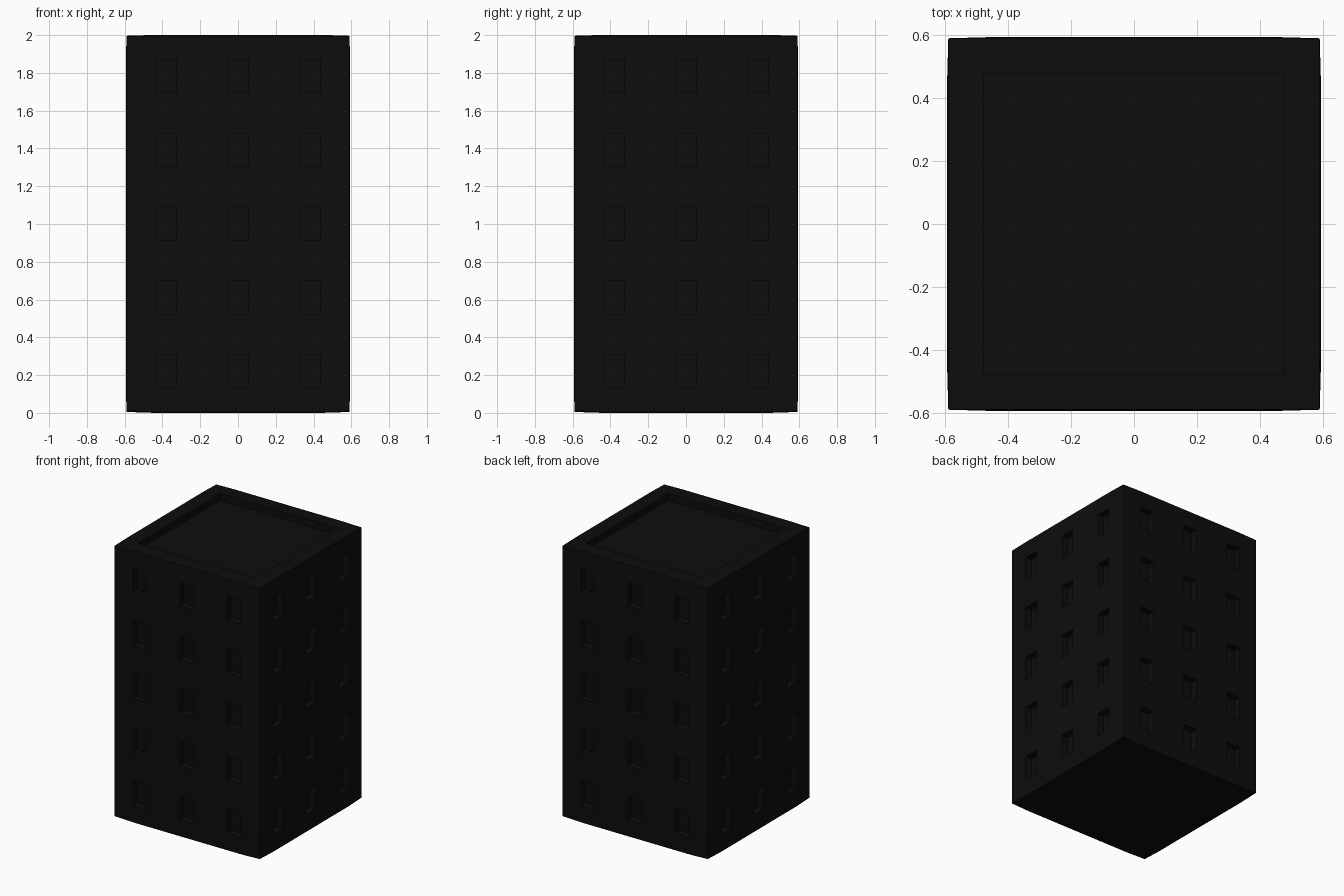
import bpy, bmesh
from mathutils import Matrix, Vector
from math import pi

if "Cube" in bpy.data.objects:
    bpy.data.objects.remove(bpy.data.objects["Cube"])

W, H = 0.594, 2.0          # half width, height
BOW = 0.007                # faces swell slightly between the corners
DEPTH, ROOF_DEPTH = 0.05, 0.05
COLS = [-W, -0.438, -0.325, -0.056, 0.056, 0.325, 0.438, W]
ROWS = [0.0]
for i in range(5):
    ROWS += [0.133 + 0.391 * i, 0.307 + 0.391 * i]
ROWS.append(H)

bm = bmesh.new()


def quad(pts):
    return bm.faces.new([bm.verts.new(p) for p in pts])


def wall(turn):
    rot = Matrix.Rotation(turn * pi / 2, 3, 'Z')

    def p(x, y, z):
        return rot @ Vector((x, y, z))

    for i in range(len(COLS) - 1):
        for j in range(len(ROWS) - 1):
            x0, x1, z0, z1 = COLS[i], COLS[i + 1], ROWS[j], ROWS[j + 1]
            ring = [(x0, z0), (x1, z0), (x1, z1), (x0, z1)]
            if i % 2 and j % 2:
                # recessed window: back pane and four reveals
                b = -W + DEPTH
                quad([p(x, b, z) for x, z in ring])
                for k in range(4):
                    (xa, za), (xb, zb) = ring[k], ring[(k + 1) % 4]
                    quad([p(xa, -W, za), p(xb, -W, zb), p(xb, b, zb), p(xa, b, za)])
            else:
                quad([p(x, -W, z) for x, z in ring])


for t in range(4):
    wall(t)

# base and roof as grids sharing the wall divisions
for i in range(len(COLS) - 1):
    for j in range(len(COLS) - 1):
        x0, x1, y0, y1 = COLS[i], COLS[i + 1], COLS[j], COLS[j + 1]
        quad([(x0, y1, 0), (x1, y1, 0), (x1, y0, 0), (x0, y0, 0)])

# parapet top, its inner wall and the sunken roof
R = 0.478
for t in range(4):
    rot = Matrix.Rotation(t * pi / 2, 3, 'Z')
    inner = [-R] + COLS[1:-1] + [R]
    for k in range(len(COLS) - 1):
        a, b, c, d = COLS[k], COLS[k + 1], inner[k], inner[k + 1]
        quad([rot @ Vector(v) for v in ((a, -W, H), (b, -W, H), (d, -R, H), (c, -R, H))])
        quad([rot @ Vector(v) for v in ((c, -R, H), (d, -R, H), (d, -R, H - ROOF_DEPTH), (c, -R, H - ROOF_DEPTH))])
        quad([rot @ Vector(v) for v in ((c, -R, H - ROOF_DEPTH), (d, -R, H - ROOF_DEPTH), (0, 0, H - ROOF_DEPTH))])

bmesh.ops.remove_doubles(bm, verts=bm.verts, dist=1e-4)

# pull the outer edges in a little so the faces bow outward
for v in bm.verts:
    ex, ey = abs(abs(v.co.x) - W) < 1e-3, abs(abs(v.co.y) - W) < 1e-3
    top, base = v.co.z > H - 1e-3, v.co.z < 1e-3
    if ex and (ey or top or base):
        v.co.x -= BOW * 0.6 * (1 if v.co.x > 0 else -1)
    if ey and (ex or top or base):
        v.co.y -= BOW * 0.6 * (1 if v.co.y > 0 else -1)
    if base and (ex or ey):
        v.co.z += BOW * (1.5 if ex and ey else 0.7)
    if top and (ex or ey):
        v.co.z -= BOW * (1 if ex and ey else 0.5)

bmesh.ops.recalc_face_normals(bm, faces=bm.faces)
mesh = bpy.data.meshes.new("tower_block")
bm.to_mesh(mesh)
bm.free()
tower = bpy.data.objects.new("tower_block", mesh)
bpy.context.collection.objects.link(tower)

# near-black finish
mat = bpy.data.materials.new("black_finish")
mat.diffuse_color = (0.004, 0.004, 0.004, 1)
mat.use_nodes = True
mat.node_tree.nodes["Principled BSDF"].inputs["Base Color"].default_value = mat.diffuse_color
mesh.materials.append(mat)

bpy.context.view_layer.objects.active = tower
tower.select_set(True)
bpy.ops.object.shade_smooth_by_angle(angle=0.5)
